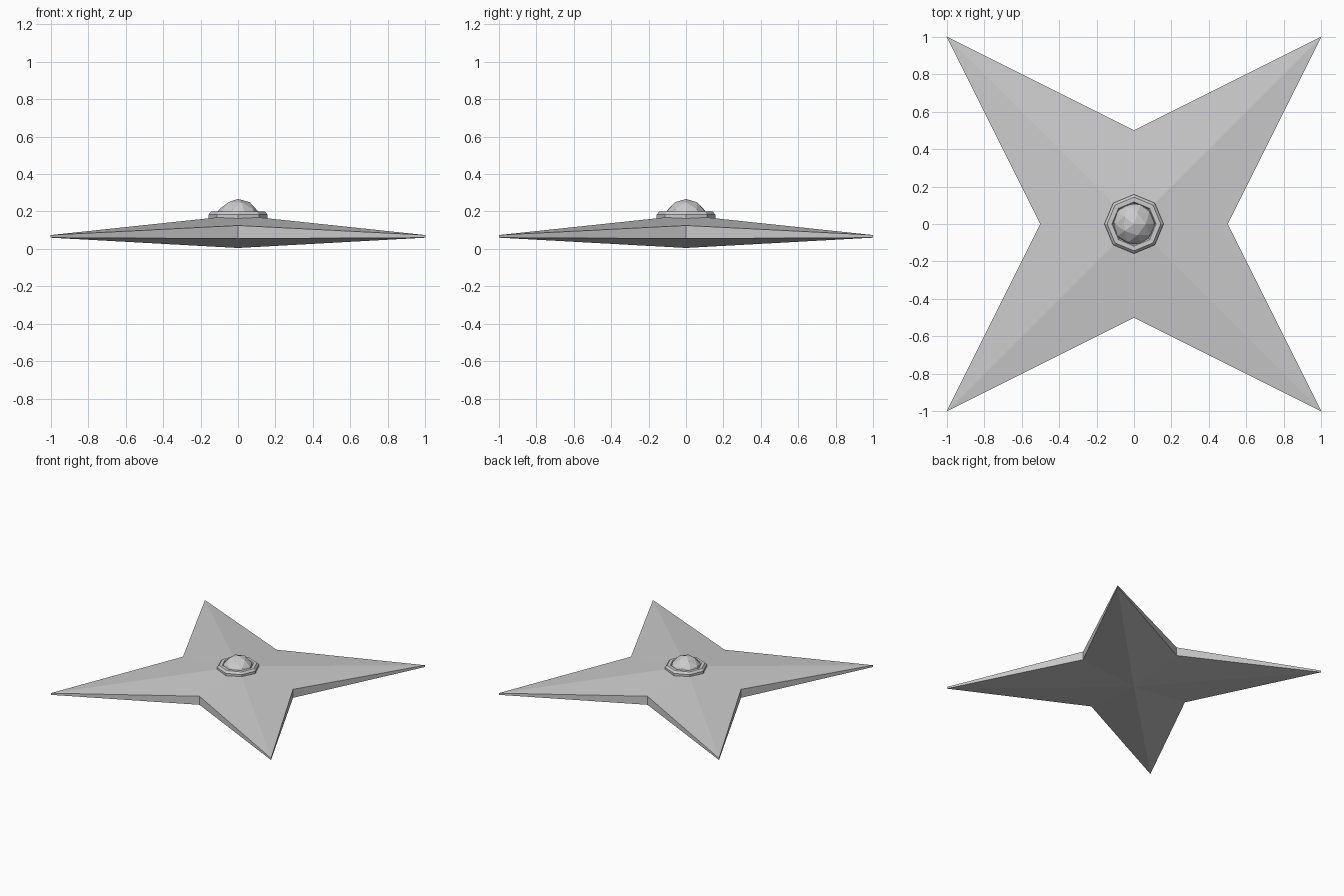
import bpy, bmesh
from math import sin, cos, pi

if "Cube" in bpy.data.objects:
    bpy.data.objects.remove(bpy.data.objects["Cube"])

def finish(name, bm):
    bmesh.ops.recalc_face_normals(bm, faces=bm.faces)
    me = bpy.data.meshes.new(name)
    bm.to_mesh(me)
    bm.free()
    ob = bpy.data.objects.new(name, me)
    bpy.context.collection.objects.link(ob)
    return ob

# four-pointed blade body, thicker at the valleys than at the tips
bm = bmesh.new()
top_mid = bm.verts.new((0, 0, 0.18))
low_mid = bm.verts.new((0, 0, 0.005))
top, low = [], []
for i in range(8):
    a = i * pi / 4
    tip = i % 2
    r = 2 ** 0.5 if tip else 0.5
    x, y = r * cos(a), r * sin(a)
    top.append(bm.verts.new((x, y, 0.074 if tip else 0.125)))
    low.append(bm.verts.new((x, y, 0.06 if tip else 0.055)))
for i in range(8):
    j = (i + 1) % 8
    bm.faces.new((top_mid, top[i], top[j]))
    bm.faces.new((low_mid, low[j], low[i]))
    bm.faces.new((top[i], low[i], low[j], top[j]))
finish("star_body", bm)

# octagonal collar with a bevelled profile
bm = bmesh.new()
profile = [(0.158, 0.163), (0.158, 0.183), (0.143, 0.199),
           (0.118, 0.199), (0.108, 0.183), (0.108, 0.163)]
rings = [[bm.verts.new((r * cos(k * pi / 4), r * sin(k * pi / 4), z))
          for r, z in profile] for k in range(8)]
n = len(profile)
for k in range(8):
    a, b = rings[k], rings[(k + 1) % 8]
    for p in range(n):
        q = (p + 1) % n
        bm.faces.new((a[p], b[p], b[q], a[q]))
finish("collar", bm)

# faceted gem set in the collar
bpy.ops.mesh.primitive_ico_sphere_add(subdivisions=2, radius=0.12, location=(0, 0, 0.147))
bpy.context.object.name = "gem"
